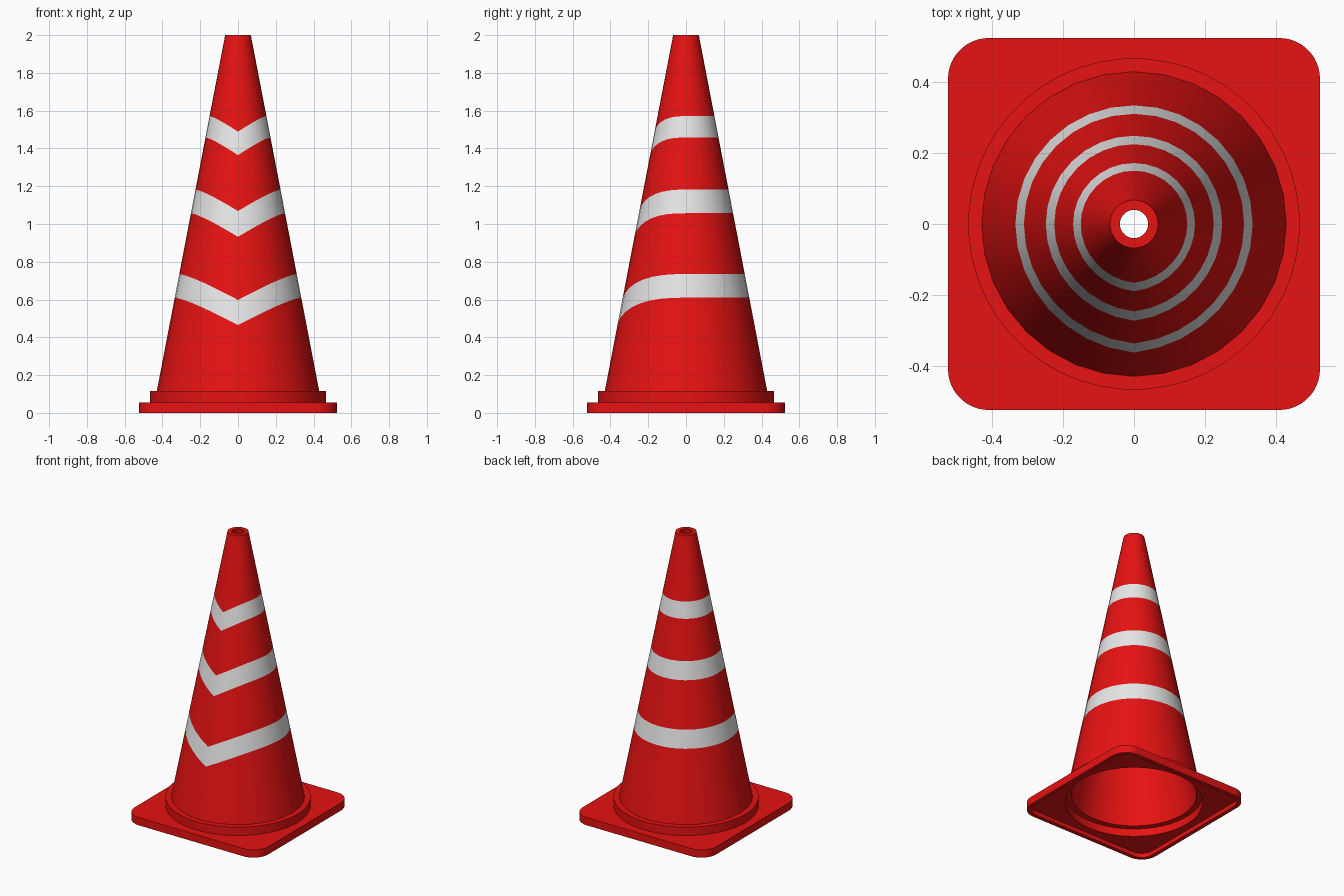
import bpy, bmesh, math

if "Cube" in bpy.data.objects:
    bpy.data.objects.remove(bpy.data.objects["Cube"])

SEG = 32          # cone sides
Z0, Z1 = 0.115, 2.0
R0, R1 = 0.43, 0.068
WALL = 0.028


def material(name, rgb):
    m = bpy.data.materials.new(name)
    m.diffuse_color = (*rgb, 1)
    m.use_nodes = True
    m.node_tree.nodes["Principled BSDF"].inputs["Base Color"].default_value = m.diffuse_color
    return m


RED = material("cone red", (0.8, 0.006, 0.006))
WHITE = material("reflective white", (0.8, 0.8, 0.8))


def loft(name, loops, closed=False, stripes=()):
    """Skin equal-length point loops; bands listed in stripes become white."""
    bm = bmesh.new()
    rings = [[bm.verts.new(p) for p in loop] for loop in loops]
    n = len(rings[0])
    for i in range(len(rings) if closed else len(rings) - 1):
        a, b = rings[i], rings[(i + 1) % len(rings)]
        for j in range(n):
            k = (j + 1) % n
            f = bm.faces.new((a[j], a[k], b[k], b[j]))
            f.material_index = 1 if i in stripes else 0
    if closed:
        bmesh.ops.recalc_face_normals(bm, faces=bm.faces)
    me = bpy.data.meshes.new(name)
    bm.to_mesh(me)
    bm.free()
    me.materials.append(RED)
    me.materials.append(WHITE)
    ob = bpy.data.objects.new(name, me)
    bpy.context.collection.objects.link(ob)
    bpy.context.view_layer.objects.active = ob
    ob.select_set(True)
    bpy.ops.object.shade_smooth_by_angle(angle=math.radians(30))
    ob.select_set(False)
    return ob


def cone_loop(z_side, dip=0.0, inset=0.0):
    """Ring on the cone that dips to a V at the front (-y)."""
    pts = []
    for j in range(SEG):
        t = 2 * math.pi * j / SEG
        x, y = math.cos(t), math.sin(t)
        z = z_side
        if y < 0:
            z -= dip * (1 - abs(x)) ** 1.3
        r = R0 + (R1 - R0) * (z - Z0) / (Z1 - Z0) - inset
        pts.append((r * x, r * y, z))
    return pts


# Hollow cone with three chevron stripes
loft("cone_body", [
    cone_loop(Z0),
    cone_loop(0.61, 0.145), cone_loop(0.735, 0.137),
    cone_loop(1.057, 0.125), cone_loop(1.182, 0.113),
    cone_loop(1.458, 0.093), cone_loop(1.571, 0.082),
    cone_loop(Z1),
    cone_loop(Z1, 0, WALL), cone_loop(Z0 - 0.03, 0, WALL),
], stripes=(1, 3, 5))

CORNER = 12       # points per base corner


def circle(r, z):
    n = CORNER * 4
    return [(r * math.cos(2 * math.pi * (j + 0.5) / n),
             r * math.sin(2 * math.pi * (j + 0.5) / n), z) for j in range(n)]


def rounded_square(half, radius, z):
    pts = []
    for c in range(4):
        a0 = c * math.pi / 2
        cx = (half - radius) * (1 if c in (0, 3) else -1)
        cy = (half - radius) * (1 if c in (0, 1) else -1)
        for j in range(CORNER):
            a = a0 + math.pi / 2 * j / (CORNER - 1)
            pts.append((cx + radius * math.cos(a), cy + radius * math.sin(a), z))
    return pts


# Base plate with collar, hollow underneath
loft("base_plate", [
    circle(0.405, 0.085), circle(0.445, 0.085), circle(0.445, 0.03),
    rounded_square(0.497, 0.087, 0.03), rounded_square(0.497, 0.087, 0),
    rounded_square(0.525, 0.115, 0), rounded_square(0.525, 0.115, 0.055),
    circle(0.468, 0.055), circle(0.468, 0.115), circle(0.405, 0.115),
], closed=True)
